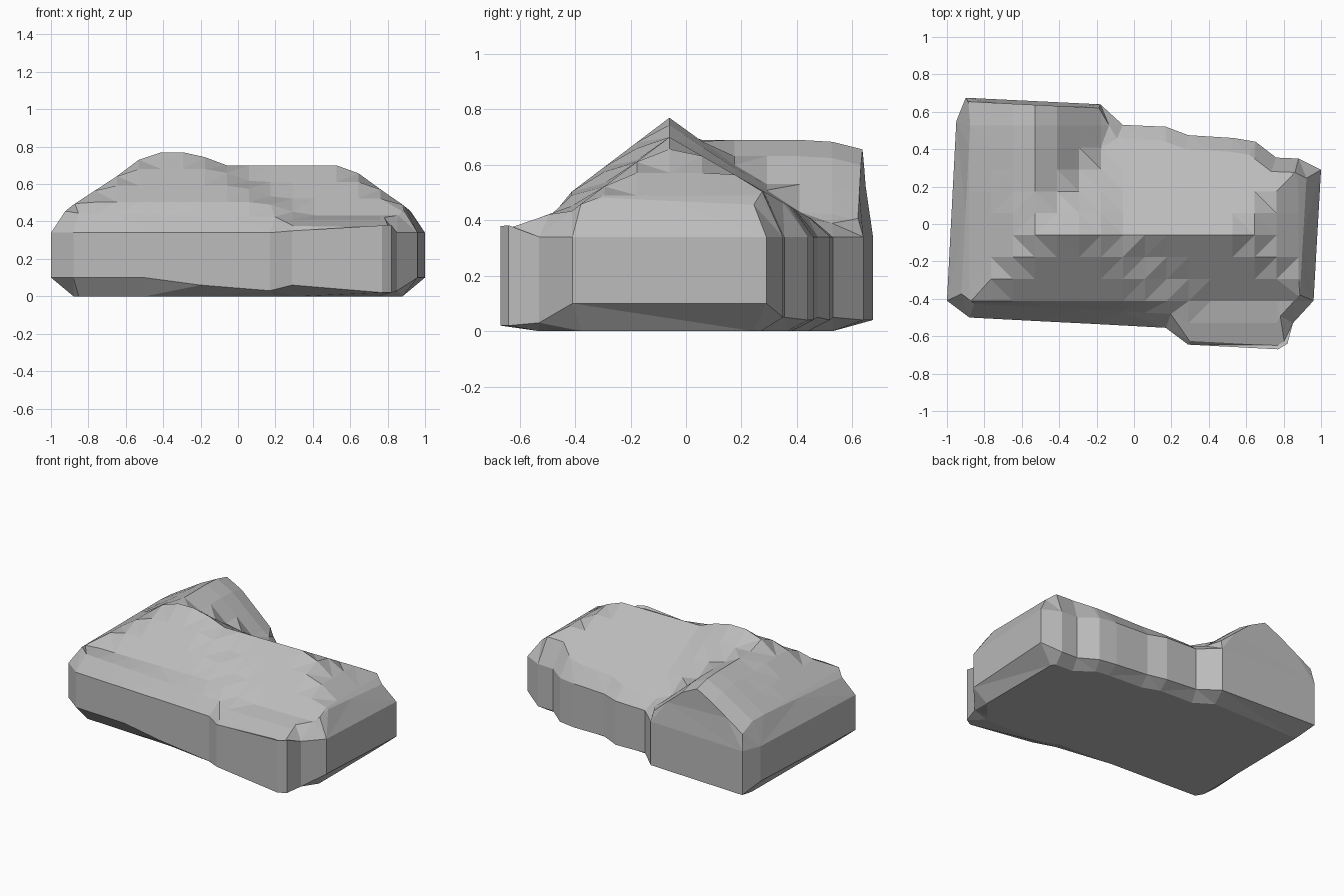
import bpy, bmesh
from mathutils import Vector

cube = bpy.data.objects.get("Cube")
if cube:
    bpy.data.objects.remove(cube)

grey = bpy.data.materials.new("plain_grey")
grey.use_nodes = True
colour = (0.5, 0.5, 0.5, 1)
grey.diffuse_color = colour
grey.node_tree.nodes["Principled BSDF"].inputs["Base Color"].default_value = colour

EAVES = 0.34
RIDGE_Y = -0.06
STEP = 0.1175

# Wall outline, anticlockwise: x, y, height of the lower chamfer
OUTLINE = [(-1, -.41, .1), (-.88, -.5, .1), (-.5, -.52, .1), (-.2, -.535, .06),
           (.17, -.555, .03), (.29, -.645, .06), (.77, -.67, .02), (.82, -.64, .02),
           (.85, -.53, .03), (.96, -.41, .1), (1, .29, .1), (.88, .35, .05),
           (.76, .355, .05), (.65, .44, .04), (.53, .46, .04), (.29, .475, .05),
           (.17, .52, .04), (-.06, .53, .05), (-.18, .64, .04), (-.9, .675, .04),
           (-.95, .55, .1)]
# Ridge line and end slopes of the main roof, then the rear wing's gable
RIDGE = [(-1, .36), (-.93, .45), (-.88, .49), (-.65, .64), (-.53, .73), (-.41, .77),
         (-.28, .77), (-.18, .745), (-.06, .7), (.53, .7), (.65, .655), (.75, .58),
         (.88, .49), (.93, .45), (1, .36)]
CREST = [(-1, .77), (-.28, .77), (-.18, .745), (-.06, .7), (1, .7)]
GABLE = [(-1, .36), (-.93, .45), (-.88, .49), (-.65, .63), (-.53, .69), (-.41, .63),
         (-.18, .43), (0, .3)]


def sample(profile, x):
    """Linear lookup along a profile."""
    for (x0, z0), (x1, z1) in zip(profile, profile[1:]):
        if x <= x1:
            return z0 + (z1 - z0) * max(0, x - x0) / (x1 - x0)
    return profile[-1][1]


def roof_height(x, y):
    end = sample(RIDGE, x)
    if y < RIDGE_Y:                       # front slope, flattening over the porch
        t = (RIDGE_Y - y) / .35
        crest = sample(CREST, x - .4 * t)
        z = crest - .265 * t if t < 1.01 else .45 - .12 * (t - 1)
        return max(EAVES, min(end, z))
    t = (y - RIDGE_Y) / .47               # back slope meets the rear wing
    crest = sample(CREST, x)
    main = min(end, crest + (.43 - crest) * t)
    wing = sample(GABLE, x) - max(0, y - .5) * .25
    return max(EAVES + .02, main, wing)


def inset(i, amount):
    """Move an outline corner inward along its mitre."""
    a, p, b = (Vector(OUTLINE[j % len(OUTLINE)][:2]) for j in (i - 1, i, i + 1))
    d0, d1 = (p - a).normalized(), (b - p).normalized()
    n0, n1 = Vector((-d0.y, d0.x)), Vector((-d1.y, d1.x))
    return p + (n0 + n1) * amount / (1 + n0.dot(n1))


def clamp(value, limit):
    return max(-limit, min(limit, value))


bm = bmesh.new()
layer = bm.faces.layers.int.new("roof")
rings = [[], [], [], []]
for i, (x, y, low) in enumerate(OUTLINE):
    base = inset(i, .08)
    foot = (clamp(base.x, .88), clamp(base.y, .53), 0)
    porch, wing = y < -.6, y > .6
    top = inset(i, .02 if porch or wing else .075)
    rim = EAVES + (.01 + .03 * (x - .29) / .5 if porch else 0)
    for ring, co in zip(rings, (foot, (x, y, low), (x, y, rim), (*top, .4))):
        ring.append(bm.verts.new(co))

# Underside, chamfer, walls and eaves
bm.faces.new(rings[0][::-1])
count = len(OUTLINE)
for lower, upper in zip(rings, rings[1:]):
    for i in range(count):
        j = (i + 1) % count
        bm.faces.new((lower[i], lower[j], upper[j], upper[i]))

# Roof: cut into a square grid, then raised
roof = bm.faces.new(rings[3])
roof[layer] = 1
for axis in (0, 1):
    for k in range(-8, 10):
        point, normal = Vector(), Vector()
        point[axis] = RIDGE_Y + k * STEP
        normal[axis] = 1
        faces = [f for f in bm.faces if f[layer]]
        geom = faces + list({e for f in faces for e in f.edges}) \
            + list({v for f in faces for v in f.verts})
        bmesh.ops.bisect_plane(bm, geom=geom, dist=.0005, plane_co=point, plane_no=normal)
for v in {v for f in bm.faces if f[layer] for v in f.verts}:
    v.co.z = roof_height(v.co.x, v.co.y)

bmesh.ops.triangulate(bm, faces=[f for f in bm.faces if len(f.verts) > 3])
bmesh.ops.recalc_face_normals(bm, faces=bm.faces)
mesh = bpy.data.meshes.new("building_shell")
bm.to_mesh(mesh)
bm.free()
mesh.materials.append(grey)
shell = bpy.data.objects.new("building_shell", mesh)
bpy.context.collection.objects.link(shell)
